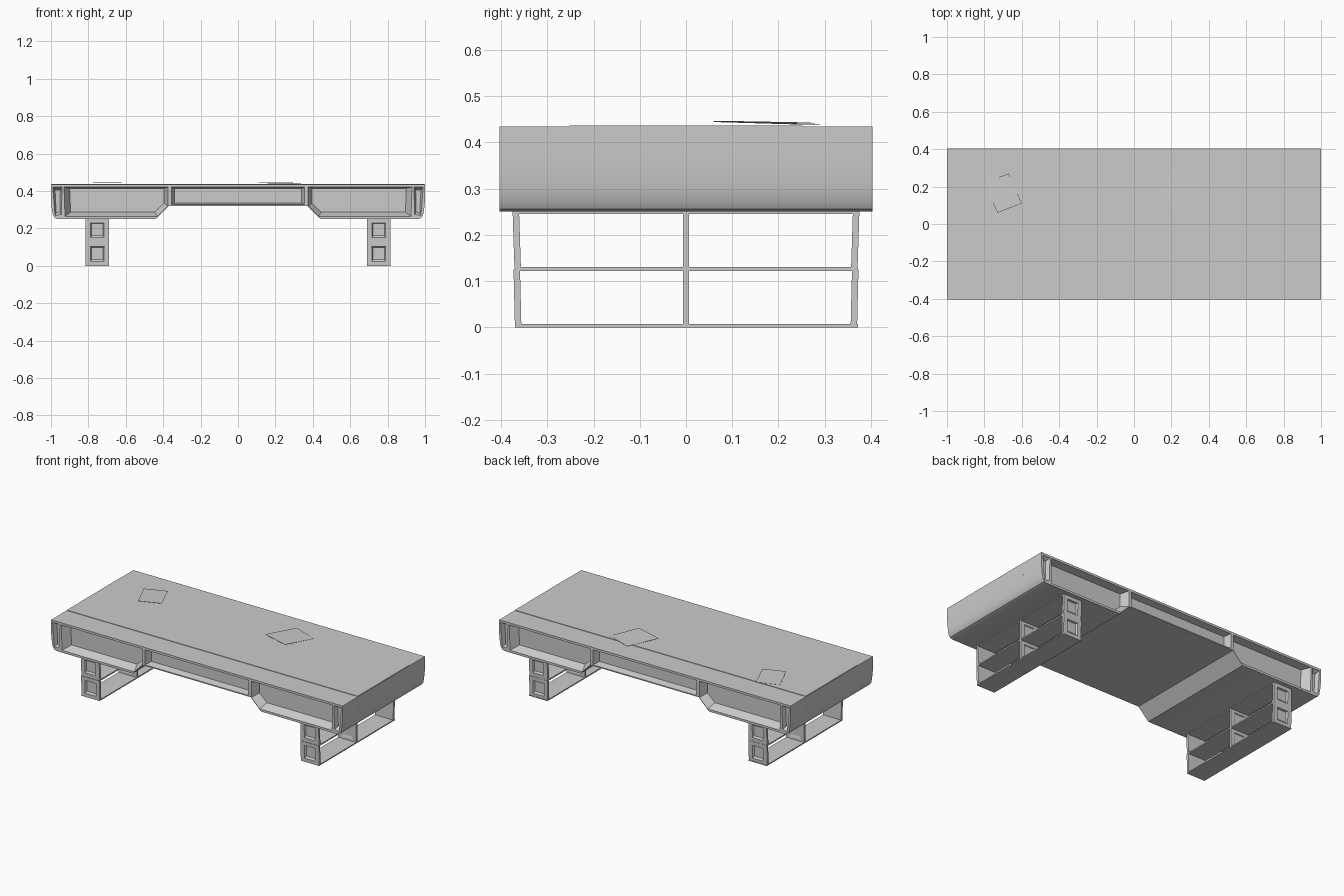
import bpy, bmesh
from mathutils import Vector

cube = bpy.data.objects.get("Cube")
if cube:
    bpy.data.objects.remove(cube, do_unlink=True)

grey = bpy.data.materials.new("light grey")
grey.use_nodes = True
tone = (0.6, 0.6, 0.6, 1)
grey.diffuse_color = tone
grey.node_tree.nodes["Principled BSDF"].inputs["Base Color"].default_value = tone


def loft(name, start, end):
    """Closed solid between two matching outlines."""
    bm = bmesh.new()
    a = [bm.verts.new(p) for p in start]
    b = [bm.verts.new(p) for p in end]
    bm.faces.new(a)
    bm.faces.new(b[::-1])
    n = len(a)
    for i in range(n):
        j = (i + 1) % n
        bm.faces.new((a[j], a[i], b[i], b[j]))
    bmesh.ops.recalc_face_normals(bm, faces=bm.faces)
    mesh = bpy.data.meshes.new(name)
    bm.to_mesh(mesh)
    bm.free()
    mesh.materials.append(grey)
    obj = bpy.data.objects.new(name, mesh)
    bpy.context.collection.objects.link(obj)
    return obj


def box(name, x0, x1, y0, y1, z0, z1):
    def ring(z):
        return [(x0, y0, z), (x1, y0, z), (x1, y1, z), (x0, y1, z)]
    return loft(name, ring(z0), ring(z1))


def pocket(target, outer, inner, y, depth, side):
    """Cut a tapered pocket into the face at y that looks towards side."""
    # The cutter starts a little outside, continuing the taper
    eps = 0.02
    mouth = [Vector((x + (x - u) * eps, y + side * depth * eps, z + (z - w) * eps))
             for (x, z), (u, w) in zip(outer, inner)]
    floor = [Vector((x, y - side * depth, z)) for x, z in inner]
    cutter = loft(target.name + "_cutter", mouth, floor)
    cutter.hide_render = True
    cutter.hide_set(True)
    mod = target.modifiers.new("pocket", "BOOLEAN")
    mod.operation = "DIFFERENCE"
    mod.solver = "EXACT"
    mod.object = cutter


def rect(x0, x1, z0, z1):
    return [(x0, z0), (x1, z0), (x1, z1), (x0, z1)]


def flip(points, s):
    return [(s * x, z) for x, z in points]


# Desk body: stepped underside with rounded lower ends
half = [(0.37, 0.32), (0.44, 0.25), (0.965, 0.25), (0.98, 0.256),
        (0.989, 0.27), (0.995, 0.30), (1, 0.35), (1, 0.434)]
profile = half + flip(half[::-1], -1)
body = loft("desk_body", [(x, -0.403, z) for x, z in profile],
            [(x, 0.403, z) for x, z in profile])

# Recessed panels on the front and back
wide_outer = [(0.43, 0.264), (0.925, 0.264), (0.93, 0.42), (0.375, 0.42), (0.375, 0.32)]
wide_inner = [(0.445, 0.287), (0.895, 0.287), (0.9, 0.414), (0.395, 0.414), (0.395, 0.335)]
slot_outer = [(0.945, 0.275), (0.978, 0.268), (0.99, 0.42), (0.94, 0.42)]
slot_inner = [(0.953, 0.288), (0.972, 0.283), (0.978, 0.405), (0.95, 0.405)]
for side in (-1, 1):
    face = side * 0.403
    pocket(body, rect(-0.355, 0.355, 0.327, 0.42), rect(-0.34, 0.34, 0.337, 0.412),
           face, 0.04, side)
    for s in (-1, 1):
        pocket(body, flip(wide_outer, s), flip(wide_inner, s), face, 0.05, side)
        pocket(body, flip(slot_outer, s), flip(slot_inner, s), face, 0.025, side)

# Raised middle of the table top
box("top_panel", -0.998, 0.998, -0.252, 0.252, 0.43, 0.437)

# Small fasteners on the ends
for s in (-1, 1):
    for y in (-0.25, 0.25):
        for z in (0.365, 0.405):
            box("end_fastener", s * 0.995, s * 1.0005, y - 0.003, y + 0.003, z - 0.006, z + 0.006)


# Loose thin sheets lying on the top
def sheet(name, corners, z0, z1):
    heights = (z0, z1, z1, z0)
    low = [(x, y, z) for (x, y), z in zip(corners, heights)]
    loft(name, low, [(x, y, z + 0.001) for x, y, z in low])


sheet("left_sheet", [(-0.73, 0.06), (-0.8, 0.22), (-0.67, 0.27), (-0.6, 0.11)], 0.445, 0.442)
sheet("right_sheet", [(0.11, 0.11), (0.2, 0.29), (0.36, 0.23), (0.28, 0.06)], 0.444, 0.439)

# Legs: two stacked open compartments with recessed end panels
for s in (-1, 1):
    x0, x1 = sorted((s * 0.69, s * 0.815))
    for name, z0, z1 in (("base_shelf", 0, 0.007), ("middle_shelf", 0.122, 0.13),
                         ("top_shelf", 0.245, 0.252)):
        box(name, x0, x1, -0.37, 0.372, z0, z1)
    for z0, z1, low, high in ((0, 0.125, 0.37, 0.373), (0.127, 0.251, 0.371, 0.375)):
        opening = rect(x0 + 0.024, x1 - 0.024, z0 + 0.018, z1 - 0.022)
        back = rect(x0 + 0.032, x1 - 0.032, z0 + 0.034, z1 - 0.026)
        for side in (-1, 1):
            def outline(x):
                return [(x, side * low, z0), (x, side * high, z1),
                        (x, side * (high - 0.014), z1), (x, side * (low - 0.014), z0)]
            panel = loft("leg_end_panel", outline(x0), outline(x1))
            pocket(panel, opening, back, side * (high + 0.001), 0.012, side)
        divider = box("leg_divider", x0, x1, -0.006, 0.006, z0, z1)
        for side in (-1, 1):
            pocket(divider, opening, back, side * 0.006, 0.004, side)

# Keep edges crisp while the rounded ends stay smooth
bpy.ops.object.select_all(action="DESELECT")
body.select_set(True)
bpy.context.view_layer.objects.active = body
bpy.ops.object.shade_smooth_by_angle()
